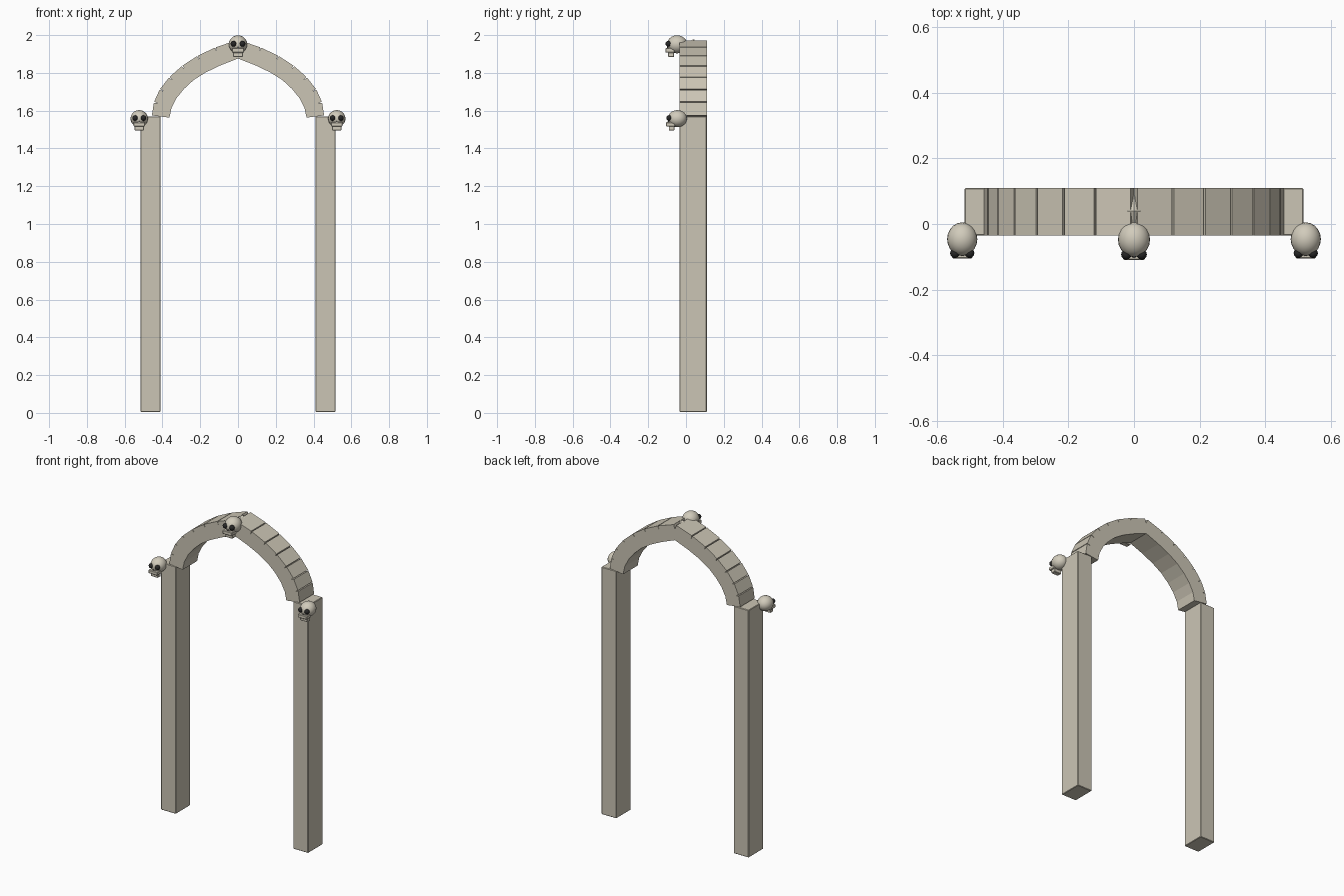
import bpy, bmesh, math
from mathutils import Vector, Matrix

if "Cube" in bpy.data.objects:
    bpy.data.objects.remove(bpy.data.objects["Cube"])

def material(name, rgb):
    m = bpy.data.materials.new(name)
    m.diffuse_color = (*rgb, 1)
    m.use_nodes = True
    m.node_tree.nodes["Principled BSDF"].inputs["Base Color"].default_value = m.diffuse_color
    return m

STONE = material("stone", (0.60, 0.56, 0.46))
BONE = material("bone", (0.64, 0.60, 0.50))
DARK = material("socket_black", (0.02, 0.02, 0.02))
Y0, Y1 = -0.035, 0.11

def finish(name, bm, mat, smooth=False):
    bmesh.ops.recalc_face_normals(bm, faces=bm.faces[:])
    for f in bm.faces:
        f.smooth = smooth
    me = bpy.data.meshes.new(name)
    bm.to_mesh(me)
    bm.free()
    me.materials.append(mat)
    ob = bpy.data.objects.new(name, me)
    bpy.context.collection.objects.link(ob)
    return ob

def box(name, center, size, mat, bevel=0):
    bm = bmesh.new()
    bmesh.ops.create_cube(bm, size=1, matrix=Matrix.Translation(center) @ Matrix.Diagonal((*size, 1)))
    if bevel:
        bmesh.ops.bevel(bm, geom=bm.edges[:], offset=bevel, segments=1, affect='EDGES')
    return finish(name, bm, mat)

def ball(name, center, radii, mat, u=20, v=12):
    bm = bmesh.new()
    bmesh.ops.create_uvsphere(bm, u_segments=u, v_segments=v, radius=1,
                              matrix=Matrix.Translation(center) @ Matrix.Diagonal((*radii, 1)))
    return finish(name, bm, mat, True)

def cone(name, center, r1, r2, depth, angle, mat, segs=8):
    bm = bmesh.new()
    bmesh.ops.create_cone(bm, cap_ends=True, segments=segs, radius1=r1, radius2=r2, depth=depth,
                          matrix=Matrix.Translation(center) @ Matrix.Rotation(angle, 4, 'X'))
    return finish(name, bm, mat)

# Pillars
for side, s in (("left", -1), ("right", 1)):
    box(side + "_pillar", (s * 0.463, (Y0 + Y1) / 2, 0.7875),
        (0.105, Y1 - Y0, 1.565), STONE, 0.003)

# Pointed arch: faceted outline with a thin wedge gap at every block joint
outer = [(0.456, 1.575), (0.445, 1.645), (0.414, 1.713), (0.364, 1.777),
         (0.296, 1.837), (0.215, 1.89), (0.119, 1.935), (0.010, 1.972)]
inner = [(0.363, 1.563), (0.352, 1.615), (0.325, 1.667), (0.286, 1.715),
         (0.235, 1.762), (0.170, 1.803), (0.092, 1.840)]
half = [Vector(outer[0])]
for i in range(1, len(outer) - 1):
    p, a, b = Vector(outer[i]), Vector(outer[i - 1]), Vector(outer[i + 1])
    to_inner = (Vector(inner[i]) - p).normalized()
    half += [p + (a - p).normalized() * 0.003, p + to_inner * 0.022,
             p + (b - p).normalized() * 0.003]
half.append(Vector(outer[-1]))
outline = [(p[0], p[1]) for p in half] + [(0, 1.945)]
outline += [(-p[0], p[1]) for p in reversed(half)]
outline += [(-x, z) for x, z in inner] + [(0, 1.876)] + list(reversed(inner))
bm = bmesh.new()
face = bm.faces.new([bm.verts.new((x, Y0, z)) for x, z in outline])
ext = bmesh.ops.extrude_face_region(bm, geom=[face])
bmesh.ops.translate(bm, vec=(0, Y1 - Y0, 0),
                    verts=[g for g in ext["geom"] if isinstance(g, bmesh.types.BMVert)])
finish("pointed_arch", bm, STONE)

# Small spike lying in the gap at the apex
cone("apex_spike", (0, 0.065, 1.948), 0.03, 0, 0.05, -math.pi / 2, BONE)
cone("apex_spike_base", (0, 0.02, 1.948), 0.012, 0.03, 0.04, -math.pi / 2, BONE)

# Skulls
def skull(tag, x, y, z, k):
    def at(dx, dy, dz):
        return (x + dx * k, y + dy * k, z + dz * k)
    def sz(*v):
        return tuple(c * k for c in v)
    ball(tag + "_cranium", at(0, 0, 0), sz(0.046, 0.051, 0.045), BONE)
    for n, s in (("left", -1), ("right", 1)):
        ball(f"{tag}_{n}_eye_socket", at(s * 0.022, -0.043, 0.003), sz(0.015, 0.015, 0.015), DARK, 12, 8)
    cone(tag + "_nose", at(0, -0.049, -0.017), 0.007 * k, 0.001, 0.014 * k, 0, DARK, 3)
    box(tag + "_upper_jaw", at(0, -0.036, -0.030), sz(0.062, 0.046, 0.022), BONE, 0.003)
    box(tag + "_lower_jaw", at(0, -0.030, -0.051), sz(0.050, 0.030, 0.022), BONE, 0.002)

skull("left_skull", -0.523, -0.046, 1.558, 1.0)
skull("right_skull", 0.523, -0.046, 1.558, 1.0)
skull("top_skull", 0, -0.047, 1.951, 1.06)
